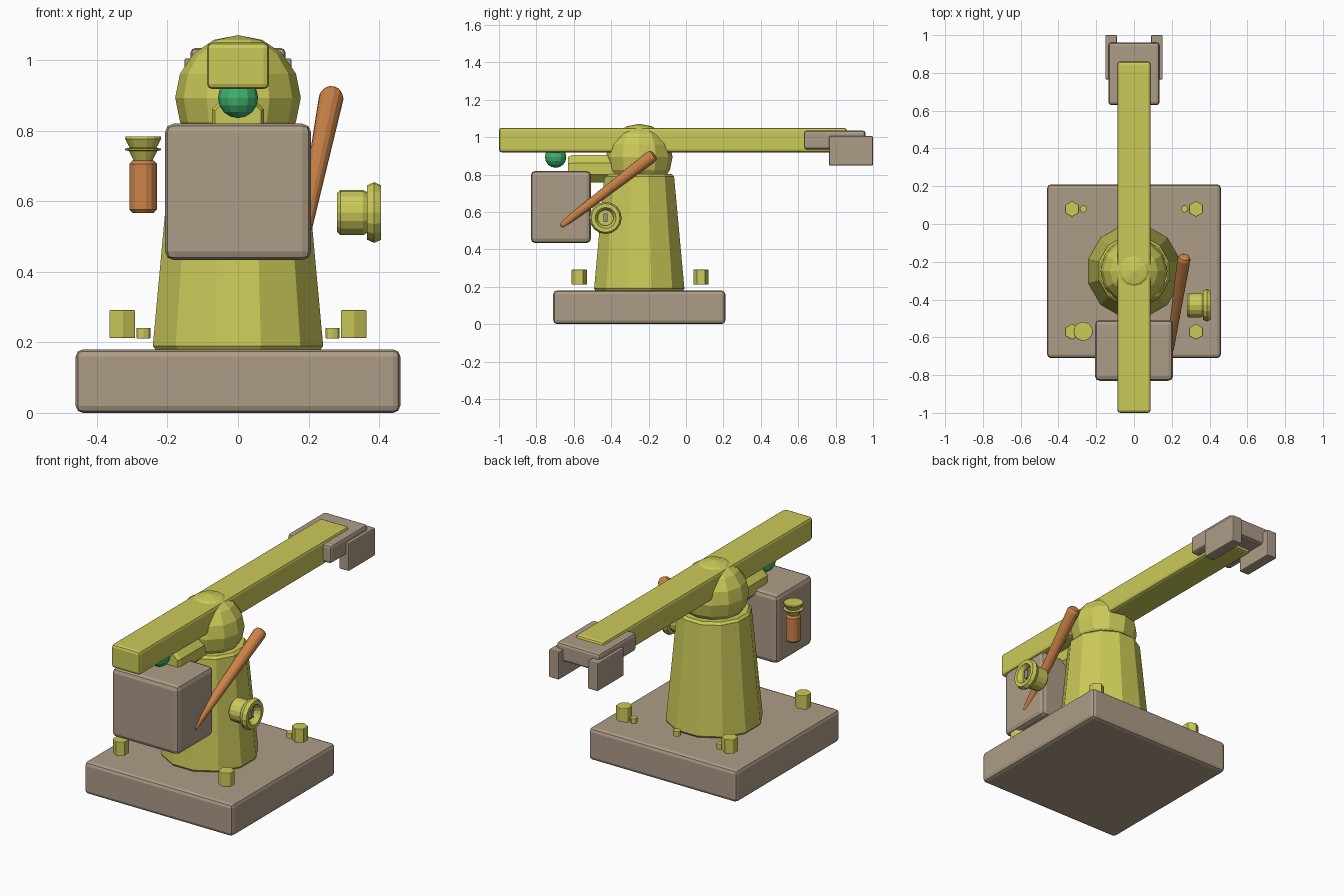
import bpy, bmesh, math
from mathutils import Vector, Matrix

if "Cube" in bpy.data.objects:
    bpy.data.objects.remove(bpy.data.objects["Cube"])


def mat(name, rgb):
    m = bpy.data.materials.new(name)
    m.diffuse_color = (*rgb, 1)
    m.use_nodes = True
    m.node_tree.nodes["Principled BSDF"].inputs["Base Color"].default_value = m.diffuse_color
    return m


YELLOW = mat("mustard yellow", (0.60, 0.59, 0.10))
TAUPE = mat("warm taupe", (0.42, 0.335, 0.245))
ORANGE = mat("burnt orange", (0.60, 0.23, 0.065))
GREEN = mat("signal green", (0.05, 0.45, 0.16))
GREY = mat("slot grey", (0.30, 0.29, 0.24))


def finish(name, bm, material, bevel=0.0, segments=2):
    bmesh.ops.recalc_face_normals(bm, faces=bm.faces[:])
    me = bpy.data.meshes.new(name)
    bm.to_mesh(me)
    bm.free()
    me.materials.append(material)
    ob = bpy.data.objects.new(name, me)
    bpy.context.collection.objects.link(ob)
    if bevel:
        b = ob.modifiers.new("Bevel", 'BEVEL')
        b.width, b.segments = bevel, segments
        b.limit_method, b.angle_limit = 'ANGLE', math.radians(40)
    return ob


def box(name, lo, hi, material, bevel=0.015):
    lo, hi = Vector(lo), Vector(hi)
    bm = bmesh.new()
    bmesh.ops.create_cube(bm, size=1, matrix=Matrix.Translation((lo + hi) / 2)
                          @ Matrix.Diagonal((*(hi - lo), 1)))
    return finish(name, bm, material, bevel)


def lathe(name, profile, sides, material, origin, axis=(0, 0, 1), turn=0.0, bevel=0.0):
    """Spin (radius, height) points about an axis through origin."""
    rot = Vector((0, 0, 1)).rotation_difference(Vector(axis)).to_matrix()
    bm = bmesh.new()
    rings = []
    for r, h in profile:
        ring = []
        for i in range(sides):
            a = turn + math.tau * i / sides
            ring.append(bm.verts.new(Vector(origin) + rot @ Vector((r * math.cos(a), r * math.sin(a), h))))
        rings.append(ring)
    for a, b in zip(rings, rings[1:]):
        for i in range(sides):
            j = (i + 1) % sides
            bm.faces.new((a[i], a[j], b[j], b[i]))
    bm.faces.new(rings[0])
    bm.faces.new(rings[-1])
    return finish(name, bm, material, bevel)


def ball(name, centre, radius, segs, rings, material):
    bm = bmesh.new()
    bmesh.ops.create_uvsphere(bm, u_segments=segs, v_segments=rings, radius=radius,
                              matrix=Matrix.Translation(centre))
    return finish(name, bm, material)


# Base plate, column and shoulder joint
box("base_plate", (-0.46, -0.71, 0), (0.46, 0.21, 0.18), TAUPE, 0.02)
lathe("column", [(0.243, 0.18), (0.25, 0.19), (0.193, 0.79), (0.18, 0.803)], 12, YELLOW,
      (0, -0.25, 0), turn=math.radians(15))
ball("shoulder_joint", (0, -0.25, 0.893), 0.178, 12, 8, YELLOW)

# Arm with gripper at the back
box("arm", (-0.088, -1, 0.918), (0.088, 0.86, 1.05), YELLOW)
box("gripper_head", (-0.135, 0.63, 0.934), (0.135, 0.96, 1.035), TAUPE)
for side, x in (("left", -0.121), ("right", 0.121)):
    box(side + "_gripper_finger", (x - 0.031, 0.765, 0.848), (x + 0.031, 1.0, 1.005), TAUPE, 0.006)

# Motor housing, its link to the joint and the indicator lamp
box("motor_housing", (-0.207, -0.83, 0.433), (0.207, -0.508, 0.82), TAUPE, 0.025)
lathe("housing_link", [(0.07, 0), (0.08, 0.02), (0.08, 0.25), (0.07, 0.27)], 8, YELLOW,
      (0, -0.63, 0.83), (0, 1, 0), math.radians(22.5))
ball("indicator_lamp", (0, -0.697, 0.893), 0.057, 12, 8, GREEN)

# Slanted tapered lever with rounded ends
low, high = Vector((0.19, -0.672, 0.522)), Vector((0.267, -0.17, 0.907))
length = (high - low).length
lathe("lever", [(0.012, 0), (0.02, 0.01), (0.035, length - 0.022), (0.029, length - 0.006), (0.018, length)],
      14, ORANGE, low, high - low)

# Side knob with a hollow flange and slot
lathe("side_knob", [(0.054, 0.28), (0.064, 0.29), (0.064, 0.355), (0.058, 0.366), (0.077, 0.366),
                    (0.086, 0.386), (0.077, 0.406), (0.056, 0.406), (0.042, 0.385), (0.042, 0.37)],
      16, YELLOW, (0, -0.43, 0.568), (1, 0, 0))
box("knob_slot", (0.36, -0.441, 0.545), (0.39, -0.419, 0.592), GREY, 0)

# Hanging cartridge with a flared cap
lathe("cartridge", [(0.03, 0.567), (0.039, 0.577), (0.039, 0.706), (0.03, 0.716)], 14, ORANGE,
      (-0.269, -0.568, 0))
lathe("cartridge_cap", [(0.025, 0.712), (0.04, 0.742), (0.051, 0.745), (0.051, 0.749), (0.038, 0.752),
                        (0.051, 0.777), (0.05, 0.783)], 14, YELLOW, (-0.269, -0.568, 0))

# Hexagonal corner bolts and a row of small studs behind the column
for fb, y in (("front", -0.57), ("back", 0.08)):
    for side, x in (("left", -0.328), ("right", 0.328)):
        lathe(f"{fb}_{side}_bolt", [(0.042, 0.212), (0.042, 0.291)], 6, YELLOW, (x, y, 0),
              turn=math.radians(30), bevel=0.003)
for i, x in enumerate((-0.268, 0, 0.268)):
    lathe(f"stud_{i + 1}", [(0.02, 0.211), (0.02, 0.241)], 8, YELLOW, (x, 0.08, 0), bevel=0.002)
